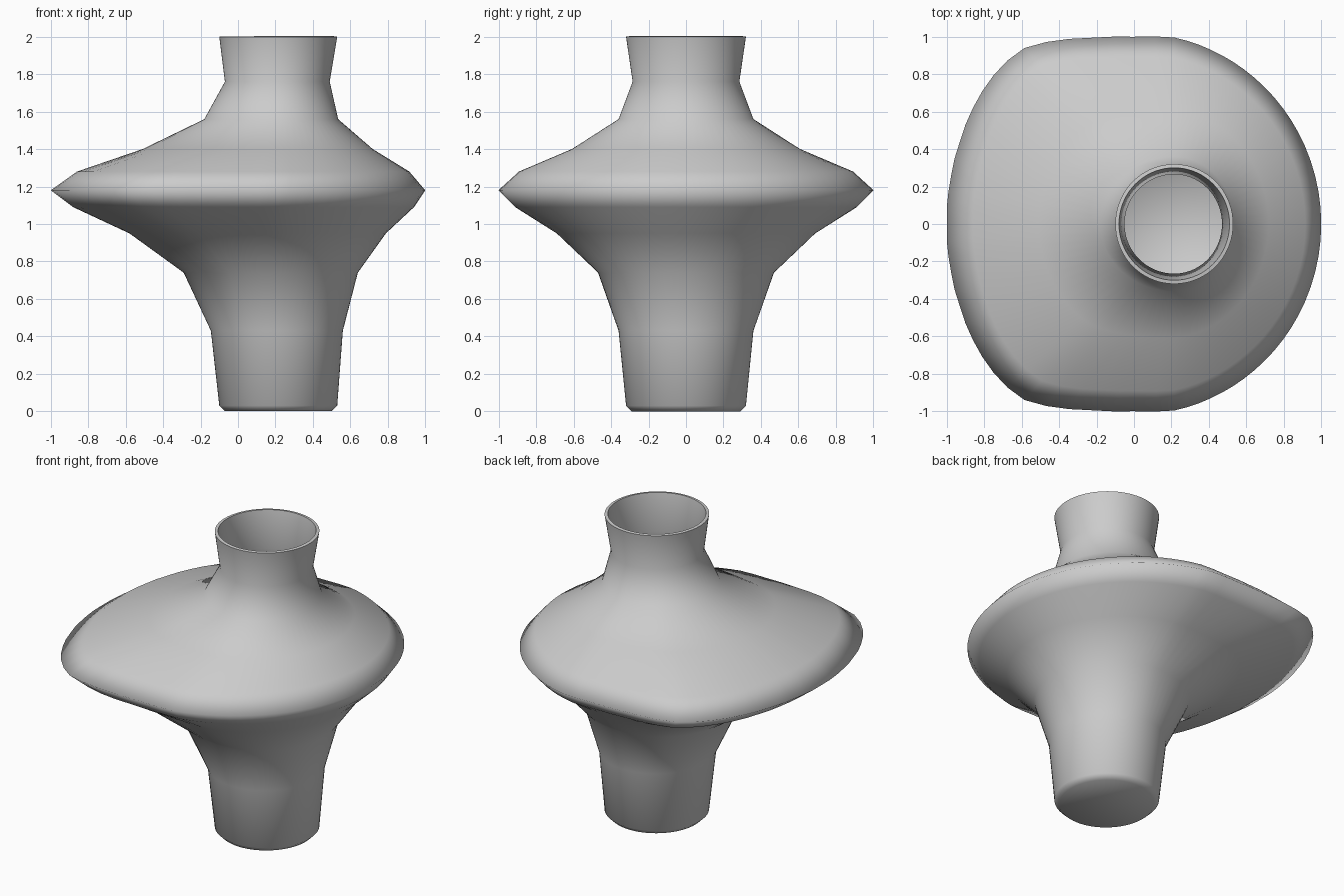
import bpy, bmesh, math

if "Cube" in bpy.data.objects:
    bpy.data.objects.remove(bpy.data.objects["Cube"])

CX = 0.215          # neck and foot axis
SEG = 72            # points around each section

# Profile: height, left x, right x, half depth
LEVELS = [
    (0.00, -0.07, 0.50, 0.29), (0.03, -0.10, 0.53, 0.32),
    (0.43, -0.145, 0.56, 0.36), (0.74, -0.29, 0.64, 0.47),
    (0.95, -0.58, 0.79, 0.69), (1.09, -0.88, 0.94, 0.91),
    (1.18, -1.00, 1.00, 1.00), (1.28, -0.86, 0.915, 0.89),
    (1.40, -0.51, 0.72, 0.61), (1.56, -0.18, 0.535, 0.36),
    (1.76, -0.07, 0.49, 0.285), (2.00, -0.10, 0.53, 0.32),
]

# Widest section: round arc on the right, blunt lobe on the left
LOBE = [(0.0, 1.0), (-0.2, 0.995), (-0.42, 0.98), (-0.57, 0.95),
        (-0.68, 0.87), (-0.77, 0.77), (-0.86, 0.62), (-0.93, 0.44),
        (-0.98, 0.23), (-1.0, 0.0)]
A_END = math.acos(CX)
WIDE = [(math.cos(A_END * i / 14), 1.02 * math.sin(A_END * i / 14))
        for i in range(15)] + LOBE


def to_polar(x, y):
    u = (x - CX) / ((1 - CX) if x > CX else (1 + CX))
    return math.atan2(y, u), math.hypot(u, y)


POLAR = [to_polar(x, y) for x, y in WIDE]


def wide_radius(angle):
    for (a0, r0), (a1, r1) in zip(POLAR, POLAR[1:]):
        if angle <= a1 + 1e-6:
            return r0 + (r1 - r0) * (angle - a0) / (a1 - a0)
    return 1.0


def section(z, left, right, depth):
    w = min(1.0, max(0.0, (depth - 0.36) / 0.5))   # circle to lobe blend
    pts = []
    for i in range(SEG):
        t = 2 * math.pi * i / SEG
        r = 1 + (wide_radius(abs(math.atan2(math.sin(t), math.cos(t)))) - 1) * w
        u, v = r * math.cos(t), r * math.sin(t)
        pts.append((CX + u * ((right - CX) if u > 0 else (CX - left)), v * depth, z))
    return pts


# Vase body lofted through the sections
bm = bmesh.new()
rings = [[bm.verts.new(p) for p in section(*lv)] for lv in LEVELS]
for low, high in zip(rings, rings[1:]):
    for i in range(SEG):
        j = (i + 1) % SEG
        bm.faces.new((low[i], low[j], high[j], high[i]))
bm.faces.new(list(reversed(rings[0])))
for f in bm.faces:
    f.smooth = True
for e in bm.edges:
    if e.is_boundary:
        e.smooth = False
mesh = bpy.data.meshes.new("vase")
bm.to_mesh(mesh)
bm.free()
vase = bpy.data.objects.new("vase", mesh)
bpy.context.collection.objects.link(vase)

# Thin wall, open at the rim
wall = vase.modifiers.new("wall", 'SOLIDIFY')
wall.thickness = 0.02
wall.offset = -1
